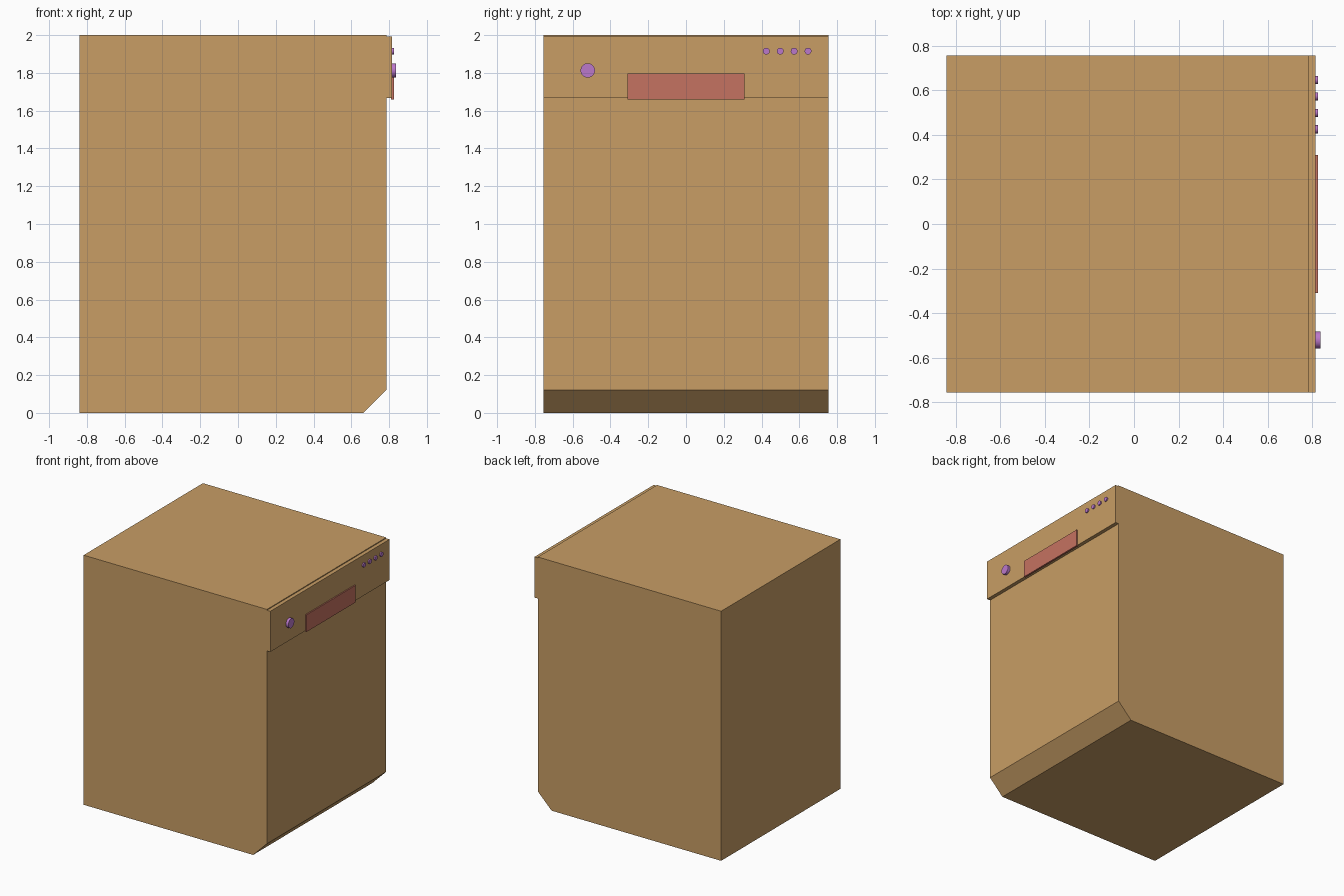
import bpy, bmesh
from math import radians
from mathutils import Matrix

if "Cube" in bpy.data.objects:
    bpy.data.objects.remove(bpy.data.objects["Cube"])


def material(name, rgb):
    m = bpy.data.materials.new(name)
    m.diffuse_color = (*rgb, 1)
    m.use_nodes = True
    m.node_tree.nodes["Principled BSDF"].inputs["Base Color"].default_value = m.diffuse_color
    return m


TAN = material("tan_enamel", (0.58, 0.34, 0.13))
RED = material("red_handle", (0.56, 0.17, 0.12))
PURPLE = material("purple_controls", (0.50, 0.19, 0.60))


def finish(bm, name, mat):
    bmesh.ops.recalc_face_normals(bm, faces=bm.faces)
    me = bpy.data.meshes.new(name)
    bm.to_mesh(me)
    bm.free()
    ob = bpy.data.objects.new(name, me)
    me.materials.append(mat)
    bpy.context.collection.objects.link(ob)
    return ob


def extrude_profile(name, pts, y0, y1, mat):
    """Extrude an (x, z) profile along y."""
    bm = bmesh.new()
    face = bm.faces.new([bm.verts.new((x, y0, z)) for x, z in pts])
    ext = bmesh.ops.extrude_face_region(bm, geom=[face])
    verts = [v for v in ext["geom"] if isinstance(v, bmesh.types.BMVert)]
    bmesh.ops.translate(bm, verts=verts, vec=(0, y1 - y0, 0))
    return finish(bm, name, mat)


def box(name, x, y, z, mat):
    pts = [(x[0], z[0]), (x[1], z[0]), (x[1], z[1]), (x[0], z[1])]
    return extrude_profile(name, pts, y[0], y[1], mat)


def disc(name, x0, x1, y, z, r, mat):
    """Short cylinder pointing along x."""
    bm = bmesh.new()
    bmesh.ops.create_cone(
        bm, cap_ends=True, segments=32, radius1=r, radius2=r, depth=x1 - x0,
        matrix=Matrix.Translation(((x0 + x1) / 2, y, z)) @ Matrix.Rotation(radians(90), 4, 'Y'))
    ob = finish(bm, name, mat)
    bpy.context.view_layer.objects.active = ob
    bpy.ops.object.select_all(action='DESELECT')
    ob.select_set(True)
    bpy.ops.object.shade_smooth_by_angle(angle=radians(30))
    return ob


W = 0.755

# Cabinet with a chamfered toe edge
extrude_profile("cabinet", [(-0.84, 0), (0.663, 0), (0.785, 0.122), (0.785, 2), (-0.84, 2)],
                -W, W, TAN)

# Control panel standing proud of the door
box("control_panel", (0.785, 0.815), (-W, W), (1.667, 1.993), TAN)

# Door handle plate
box("handle", (0.81, 0.825), (-0.31, 0.31), (1.66, 1.797), RED)

# Dial and row of buttons
disc("dial", 0.81, 0.837, -0.52, 1.813, 0.038, PURPLE)
for i in range(4):
    disc(f"button_{i + 1}", 0.81, 0.825, 0.425 + i * 0.0737, 1.915, 0.018, PURPLE)
